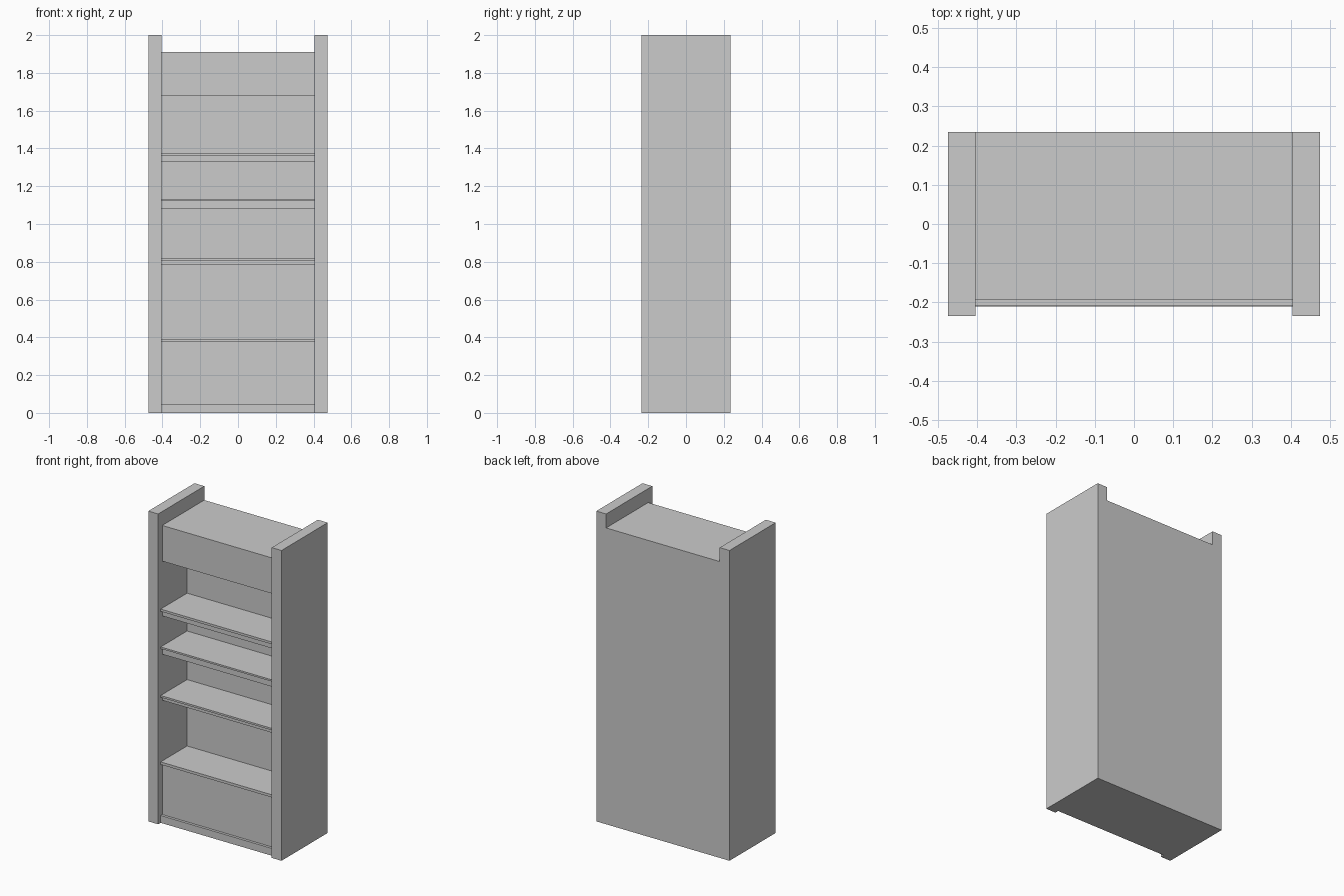
import bpy
import bmesh

if "Cube" in bpy.data.objects:
    bpy.data.objects.remove(bpy.data.objects["Cube"])

HALF_W, SIDE_T, HALF_D = 0.475, 0.07, 0.235
INNER = HALF_W - SIDE_T      # inner face of the side panels
PANEL_Y = -0.193             # front of recessed panels
LIP_Y = -0.209               # front of shelf tops and plinth
BACK_Y = 0.06                # front face of the thick back


def box(name, x0, x1, y0, y1, z0, z1):
    mesh = bpy.data.meshes.new(name)
    bm = bmesh.new()
    bmesh.ops.create_cube(bm, size=1)
    for v in bm.verts:
        v.co.x = x1 if v.co.x > 0 else x0
        v.co.y = y1 if v.co.y > 0 else y0
        v.co.z = z1 if v.co.z > 0 else z0
    bm.to_mesh(mesh)
    bm.free()
    obj = bpy.data.objects.new(name, mesh)
    bpy.context.collection.objects.link(obj)
    return obj


# Side panels, mirrored across x = 0
sides = box("side_panels", INNER, HALF_W, -HALF_D, HALF_D, 0, 2)
sides.modifiers.new("mirror", 'MIRROR')

# Thick back between the sides
box("back_panel", -INNER, INNER, BACK_Y, HALF_D, 0, 1.91)

# Closed top box and bottom cabinet
box("top_box", -INNER, INNER, PANEL_Y, BACK_Y, 1.68, 1.91)
box("plinth", -INNER, INNER, LIP_Y - 0.001, BACK_Y, 0, 0.047)
box("base_cabinet", -INNER, INNER, PANEL_Y, BACK_Y, 0.047, 0.375)
box("base_cabinet_top", -INNER, INNER, LIP_Y, BACK_Y, 0.375, 0.392)

# Shelves: a thin overhanging top on a set-back board
for i, (bottom, seam, top) in enumerate([(0.783, 0.808, 0.82),
                                         (1.08, 1.122, 1.133),
                                         (1.327, 1.362, 1.377)], 1):
    box(f"shelf_board_{i}", -INNER, INNER, PANEL_Y, BACK_Y, bottom, seam)
    box(f"shelf_top_{i}", -INNER, INNER, LIP_Y, BACK_Y, seam, top)
